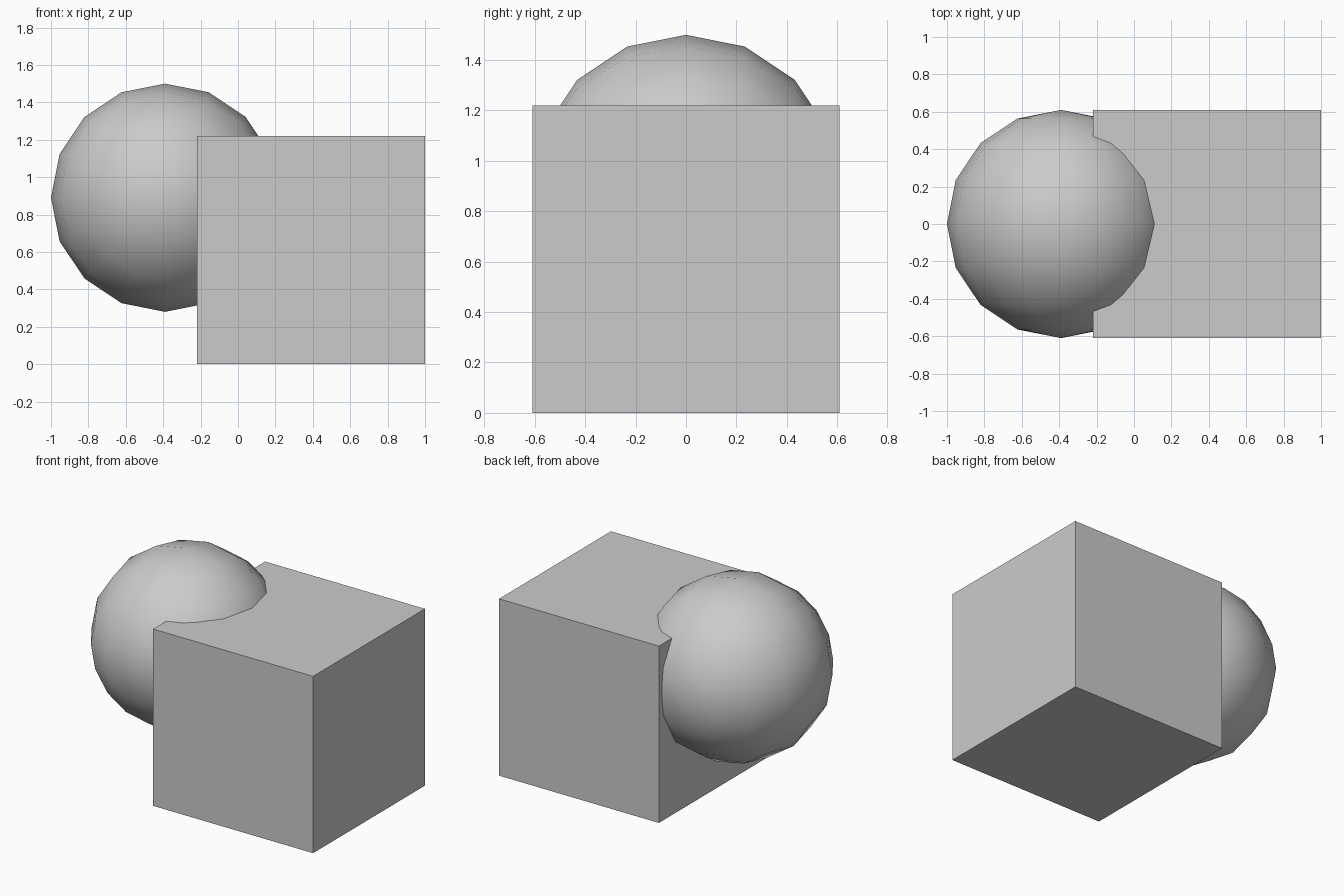
import bpy
import math

if "Cube" in bpy.data.objects:
    bpy.data.objects.remove(bpy.data.objects["Cube"])

R = 0.61  # sphere radius and half the cube edge

# Cube standing on the ground
bpy.ops.mesh.primitive_cube_add(size=2 * R, location=(1 - R, 0, R))
bpy.context.object.name = "cube_block"

# Low-poly smooth ball set into the cube's left side, poles along y
bpy.ops.mesh.primitive_uv_sphere_add(
    segments=16, ring_count=8, radius=R,
    location=(R - 1, 0, 1.5 - R), rotation=(math.radians(90), 0, 0))
bpy.context.object.name = "ball"
bpy.ops.object.shade_smooth()
